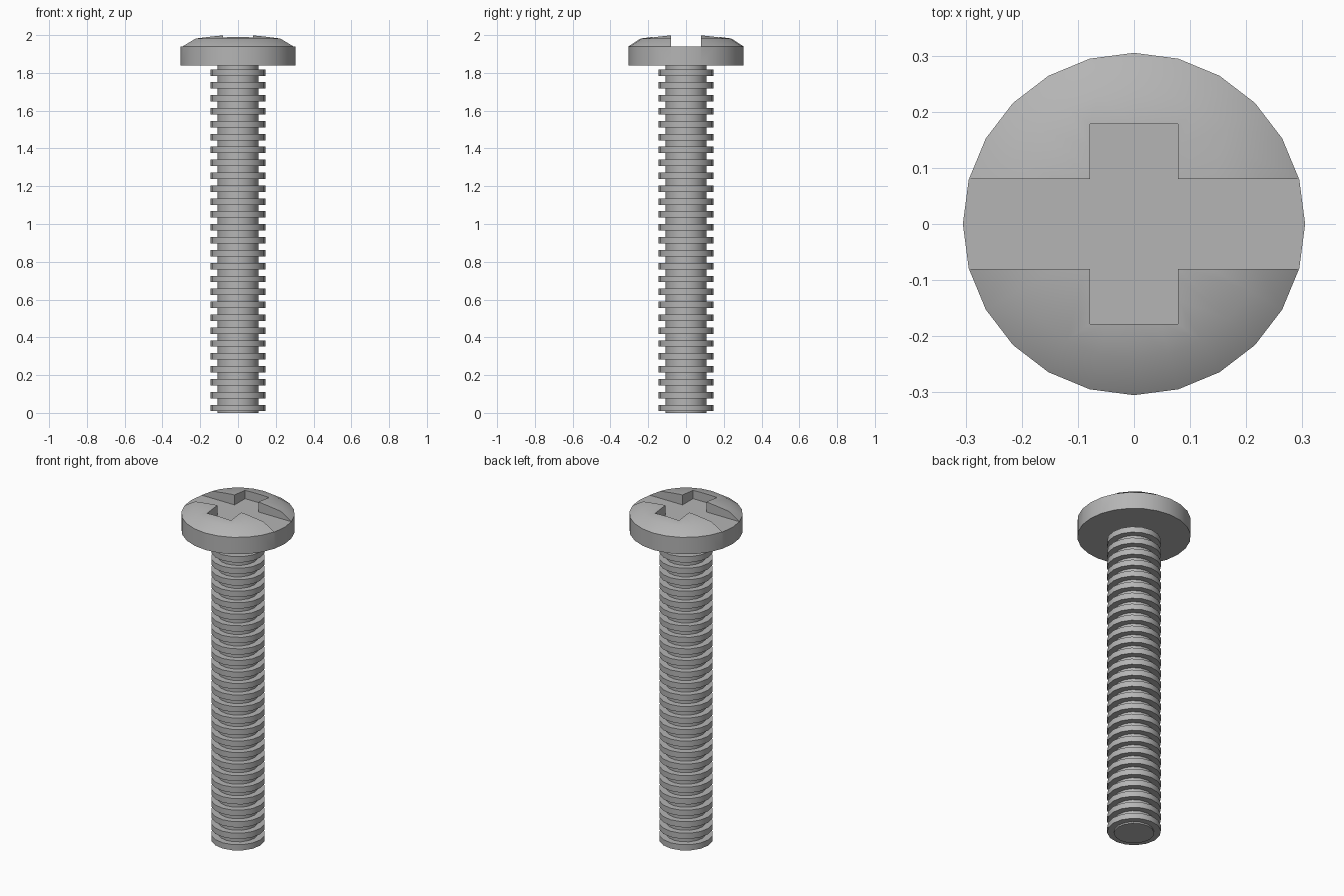
import bpy, bmesh, math

if "Cube" in bpy.data.objects:
    bpy.data.objects.remove(bpy.data.objects["Cube"])

steel = bpy.data.materials.new("grey steel")
steel.use_nodes = True
grey = (0.46, 0.46, 0.46, 1)
steel.diffuse_color = grey
steel.node_tree.nodes["Principled BSDF"].inputs["Base Color"].default_value = grey


def make_object(name, bm):
    mesh = bpy.data.meshes.new(name)
    bmesh.ops.recalc_face_normals(bm, faces=bm.faces)
    bm.to_mesh(mesh)
    bm.free()
    mesh.materials.append(steel)
    obj = bpy.data.objects.new(name, mesh)
    bpy.context.collection.objects.link(obj)
    return obj


def lathe(name, profile, sides):
    """Turn an open (radius, height) profile and close both ends."""
    bm = bmesh.new()
    rings = []
    for r, z in profile:
        angles = [math.tau * i / sides for i in range(sides)]
        rings.append([bm.verts.new((r * math.cos(a), r * math.sin(a), z)) for a in angles])
    for low, high in zip(rings, rings[1:]):
        for i in range(sides):
            j = (i + 1) % sides
            bm.faces.new((low[i], low[j], high[j], high[i]))
    bm.faces.new(rings[0][::-1])
    bm.faces.new(rings[-1])
    return make_object(name, bm)


def box(name, size, z):
    bm = bmesh.new()
    bmesh.ops.create_cube(bm, size=1)
    bmesh.ops.scale(bm, vec=size, verts=bm.verts)
    bmesh.ops.translate(bm, vec=(0, 0, z), verts=bm.verts)
    return make_object(name, bm)


def smooth(obj, degrees):
    bpy.ops.object.select_all(action="DESELECT")
    obj.select_set(True)
    bpy.context.view_layer.objects.active = obj
    bpy.ops.object.shade_smooth_by_angle(angle=math.radians(degrees))


# Threaded shank: evenly spaced square ridges on a thin core
CORE, RIDGE, PITCH, WIDTH = 0.108, 0.145, 0.0683, 0.034
profile = [(CORE, 0)]
for n in range(27):
    z = 0.009 + n * PITCH
    profile += [(CORE, z), (RIDGE, z), (RIDGE, z + WIDTH), (CORE, z + WIDTH)]
profile.append((CORE, 1.85))
shank = lathe("threaded_shank", profile, 16)

# Head: straight rim with a shallow dome
head = lathe("head", [(0.305, 1.84), (0.305, 1.94), (0.24, 1.982),
                      (0.125, 1.997), (0.04, 2.002)], 24)

# Drive recess: long slot across the head and a short cross slot
FLOOR, DEPTH = 1.939, 0.2
for name, size in (("slot_cutter", (0.8, 0.161, DEPTH)),
                   ("cross_cutter", (0.157, 0.356, DEPTH))):
    cutter = box(name, size, FLOOR + DEPTH / 2)
    cutter.hide_render = True
    cut = head.modifiers.new(name, "BOOLEAN")
    cut.operation = "DIFFERENCE"
    cut.solver = "EXACT"
    cut.object = cutter
    bpy.context.view_layer.objects.active = head
    bpy.ops.object.modifier_apply(modifier=cut.name)
    bpy.data.objects.remove(cutter)

smooth(head, 28)
smooth(shank, 30)
